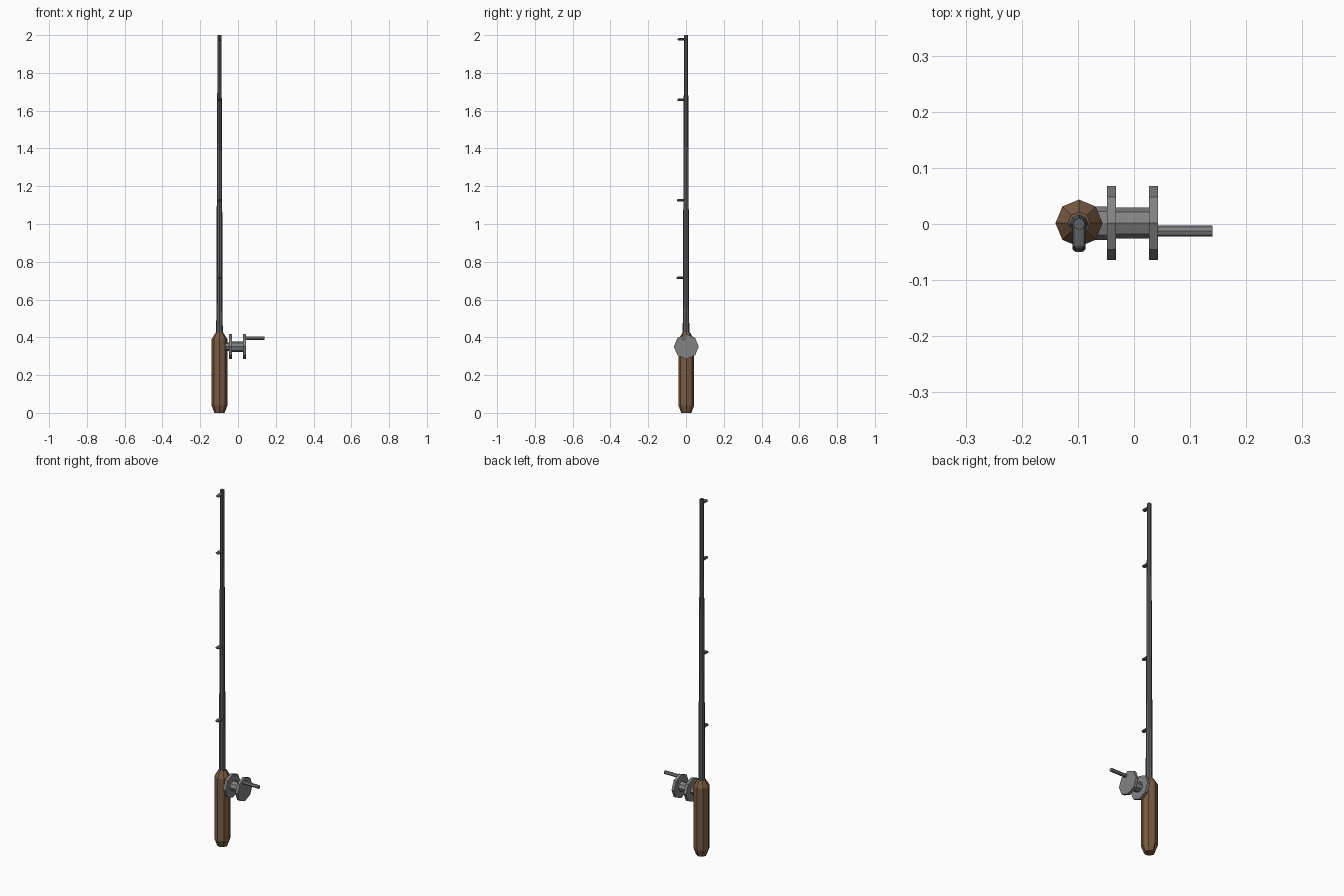
import bpy, bmesh
from math import cos, sin, tau
from mathutils import Matrix, Vector

if "Cube" in bpy.data.objects:
    bpy.data.objects.remove(bpy.data.objects["Cube"])


def material(name, rgb):
    m = bpy.data.materials.new(name)
    m.diffuse_color = (*rgb, 1)
    m.use_nodes = True
    m.node_tree.nodes["Principled BSDF"].inputs["Base Color"].default_value = m.diffuse_color
    return m


WOOD = material("brown wood", (0.19, 0.105, 0.055))
ROD = material("dark grey rod", (0.107, 0.112, 0.12))
METAL = material("grey metal", (0.225, 0.225, 0.225))

# Rotations taking local z to the wanted axis (columns are local x, y, z)
AXES = {
    "z": Matrix.Identity(3),
    "x": Matrix(((0, 0, 1), (1, 0, 0), (0, 1, 0))),
    "-y": Matrix(((1, 0, 0), (0, 0, -1), (0, 1, 0))),
}


def lathe(name, profile, origin, axis, mat, squash=1.0, sides=8):
    """Capped, faceted solid from (radius, distance) pairs along an axis."""
    bm = bmesh.new()
    rot, origin = AXES[axis], Vector(origin)
    rings = []
    for r, d in profile:
        rings.append([bm.verts.new(origin + rot @ Vector(
            (r * cos(tau * i / sides), squash * r * sin(tau * i / sides), d)))
            for i in range(sides)])
    for a, b in zip(rings, rings[1:]):
        for i in range(sides):
            j = (i + 1) % sides
            bm.faces.new((a[i], a[j], b[j], b[i]))
    bm.faces.new(rings[0][::-1])
    bm.faces.new(rings[-1])
    bmesh.ops.recalc_face_normals(bm, faces=bm.faces)
    mesh = bpy.data.meshes.new(name)
    bm.to_mesh(mesh)
    bm.free()
    mesh.materials.append(mat)
    ob = bpy.data.objects.new(name, mesh)
    bpy.context.collection.objects.link(ob)
    return ob


RX = -0.098      # rod axis
RY = 0.0015      # reel axis
RZ = 0.351

# Grip and tapering rod
lathe("handle", [(0.027, 0), (0.042, 0.04), (0.042, 0.39), (0.02, 0.425)],
      (RX, RY, 0), "z", WOOD)
lathe("rod", [(0.0175, 0.41), (0.0105, 2.0)], (RX, 0, 0), "z", ROD)

# Line guides on the front of the rod
for n, (z, reach) in enumerate([(0.715, 0.05), (1.125, 0.048),
                                (1.657, 0.046), (1.977, 0.044)]):
    lathe(f"line_guide_{n + 1}",
          [(0.012, 0), (0.012, reach - 0.005), (0.006, reach)],
          (RX, 0, z), "-y", ROD, squash=0.55)

# Reel: foot, spool between two flanges, crank
lathe("reel_foot", [(0.03, -0.085), (0.03, -0.044)], (0, RY, RZ), "x", METAL,
      squash=0.75)
lathe("reel_spool", [(0.0275, -0.036), (0.0275, 0.031)], (0, RY, RZ), "x", METAL)
for name, x in (("inner_flange", -0.048), ("outer_flange", 0.027)):
    lathe(name, [(0.066, x), (0.066, x + 0.016)], (0, RY, RZ), "x", METAL)
lathe("reel_crank", [(0.01, 0.038), (0.01, 0.14)], (0, -0.0125, 0.395), "x", METAL)
